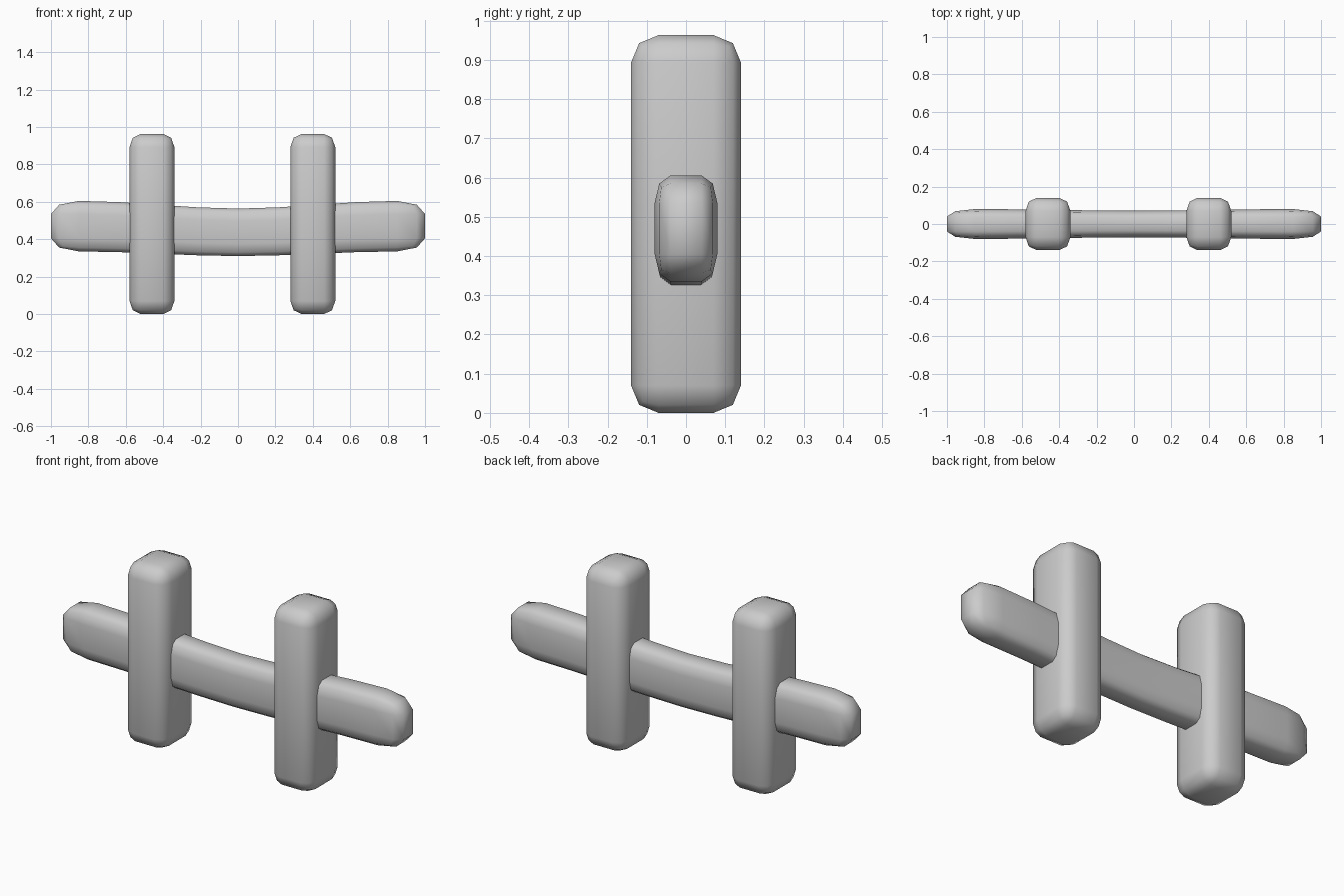
import bpy, bmesh

if "Cube" in bpy.data.objects:
    bpy.data.objects.remove(bpy.data.objects["Cube"])


def remap(c, half, radius):
    """Map a coordinate of the template box (flat to 1, rounded to 2)."""
    a = abs(c)
    v = a * (half - radius) if a <= 1 else half - radius * (2 - a)
    return v if c >= 0 else -v


def rounded_box(name, half, radius, location, cuts=0, shape=None):
    bm = bmesh.new()
    bmesh.ops.create_cube(bm, size=4)
    bmesh.ops.bevel(bm, geom=bm.edges[:], offset=1, segments=2, profile=0.5,
                    affect='EDGES')
    # Loops along x so the part can be bent
    for i in range(1, cuts + 1):
        x = -1 + 2 * i / (cuts + 1)
        bmesh.ops.bisect_plane(bm, geom=bm.verts[:] + bm.edges[:] + bm.faces[:],
                               plane_co=(x, 0, 0), plane_no=(1, 0, 0))
    for v in bm.verts:
        v.co = [remap(c, h, r) for c, h, r in zip(v.co, half, radius)]
        if shape:
            shape(v.co)
    for f in bm.faces:
        f.smooth = True
    mesh = bpy.data.meshes.new(name)
    bm.to_mesh(mesh)
    bm.free()
    obj = bpy.data.objects.new(name, mesh)
    obj.location = location
    bpy.context.collection.objects.link(obj)
    return obj


def sag(co):
    """Slim the rail in the middle and lift its ends."""
    t = min(abs(co.x) / 0.85, 1)
    t = t * t * (3 - 2 * t)
    co.y *= 0.89 + 0.11 * t
    co.z = co.z * (0.94 + 0.06 * t) + 0.033 * t


# Two upright posts
for side, x in (("left", -0.46), ("right", 0.40)):
    rounded_box(side + "_post", (0.12, 0.14, 0.4815), (0.06, 0.07, 0.07),
                (x, 0, 0.4815))

# Sagging cross rail
rounded_box("cross_rail", (1.0, 0.08, 0.135), (0.15, 0.04, 0.07),
            (0, 0, 0.437), cuts=7, shape=sag)
